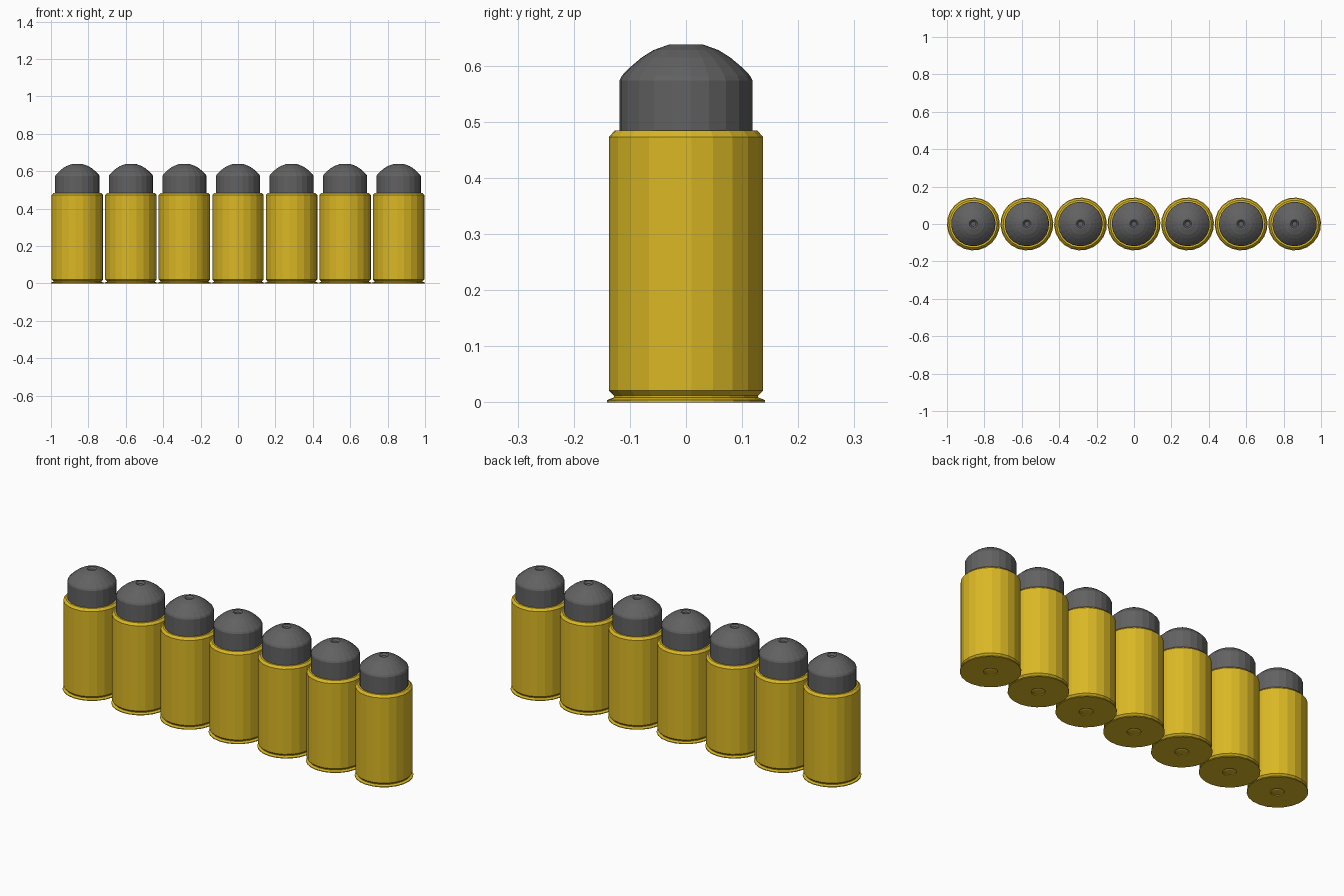
import bpy, bmesh, math

if "Cube" in bpy.data.objects:
    bpy.data.objects.remove(bpy.data.objects["Cube"], do_unlink=True)

COUNT, SPACING, SIDES = 7, 0.2863, 22


def make_material(name, rgb):
    mat = bpy.data.materials.new(name)
    mat.use_nodes = True
    mat.diffuse_color = (*rgb, 1)
    bsdf = next(n for n in mat.node_tree.nodes if n.type == "BSDF_PRINCIPLED")
    bsdf.inputs["Base Color"].default_value = (*rgb, 1)
    return mat


def lathe(name, profile, mat):
    """Turn a (radius, height) profile, listed bottom to top, about the z axis."""
    bm = bmesh.new()
    rings = []
    for radius, z in profile:
        ring = []
        for i in range(SIDES):
            a = math.tau * (i + 0.25) / SIDES
            ring.append(bm.verts.new((radius * math.cos(a), radius * math.sin(a), z)))
        rings.append(ring)
    for low, high in zip(rings, rings[1:]):
        for i in range(SIDES):
            j = (i + 1) % SIDES
            bm.faces.new((low[i], low[j], high[j], high[i]))
    bm.faces.new(rings[0][::-1])
    bm.faces.new(rings[-1])
    bmesh.ops.recalc_face_normals(bm, faces=bm.faces)
    mesh = bpy.data.meshes.new(name)
    bm.to_mesh(mesh)
    bm.free()
    mesh.materials.append(mat)
    return mesh


brass = make_material("brass yellow", (0.70, 0.475, 0.018))
lead = make_material("lead grey", (0.12, 0.12, 0.12))

# Casing: recessed primer, rim, extraction groove, body, chamfered mouth
casing = lathe("casing", [
    (0.019, 0.002), (0.024, 0.004), (0.032, 0.004), (0.033, 0.0),
    (0.1415, 0.0), (0.1415, 0.004), (0.129, 0.009), (0.129, 0.012),
    (0.138, 0.021), (0.138, 0.473), (0.127, 0.485), (0.112, 0.485),
], brass)

# Slug: straight shank, rounded nose, small dimple at the tip
slug = lathe("slug", [
    (0.1185, 0.47), (0.1185, 0.574), (0.114, 0.583), (0.098, 0.599),
    (0.079, 0.615), (0.058, 0.628), (0.030, 0.638), (0.022, 0.638),
    (0.013, 0.630),
], lead)

# Row of rounds
for n in range(COUNT):
    x = (n - (COUNT - 1) / 2) * SPACING
    for mesh in (casing, slug):
        obj = bpy.data.objects.new(f"{mesh.name}_{n + 1}", mesh)
        obj.location.x = x
        bpy.context.scene.collection.objects.link(obj)
